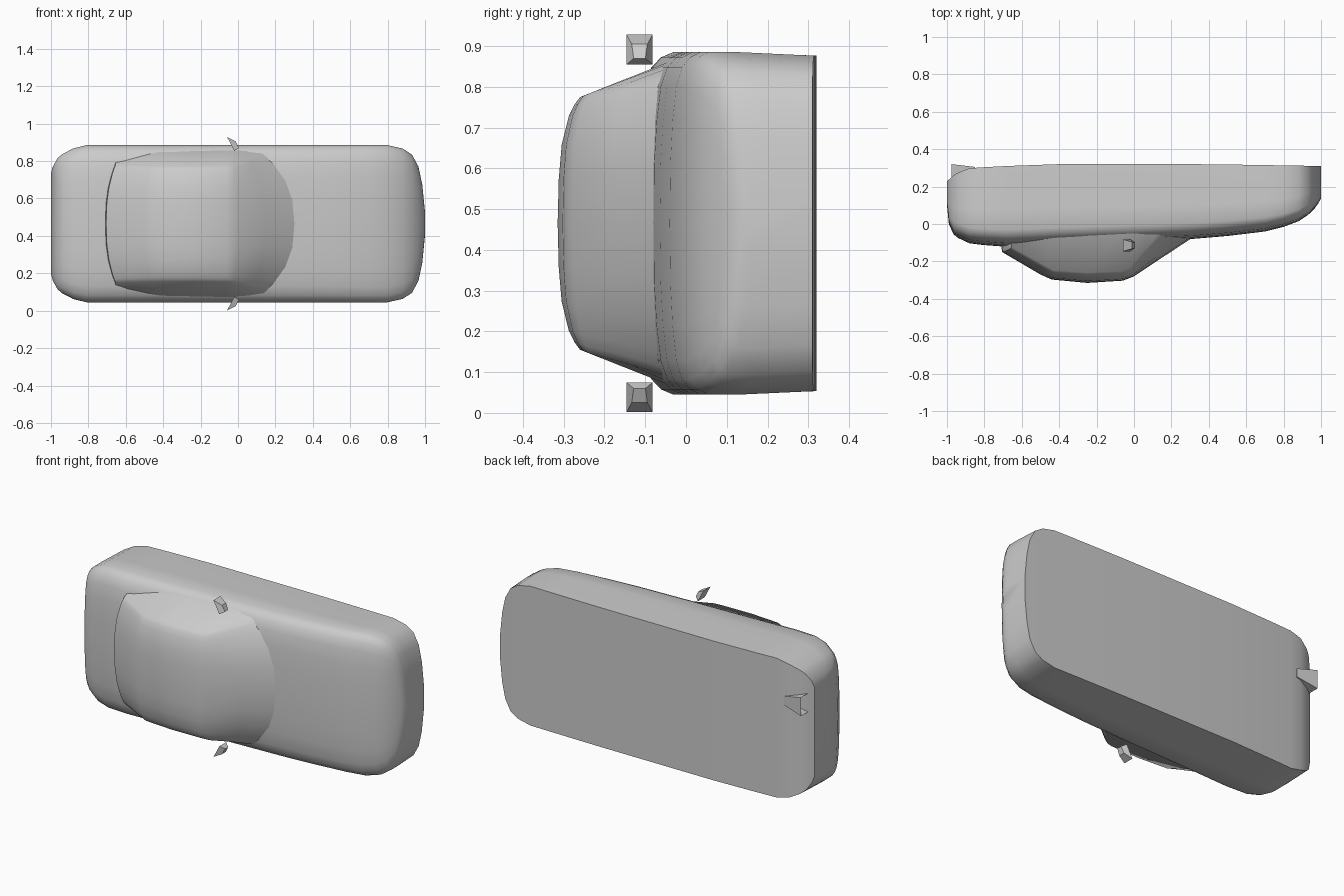
import bpy, bmesh, math
from mathutils import Vector

if "Cube" in bpy.data.objects:
    bpy.data.objects.remove(bpy.data.objects["Cube"])

MID = 0.465  # the car lies on its side: length x, height -y, width z


def finish(name, bm, angle=None):
    bmesh.ops.remove_doubles(bm, verts=bm.verts, dist=1e-4)
    bmesh.ops.recalc_face_normals(bm, faces=bm.faces)
    me = bpy.data.meshes.new(name)
    bm.to_mesh(me)
    bm.free()
    ob = bpy.data.objects.new(name, me)
    bpy.context.collection.objects.link(ob)
    if angle:
        bpy.ops.object.select_all(action='DESELECT')
        ob.select_set(True)
        bpy.context.view_layer.objects.active = ob
        bpy.ops.object.shade_smooth_by_angle(angle=math.radians(angle))
    return ob


def loft(bm, rings, caps=True):
    rows = [[bm.verts.new(p) for p in r] for r in rings]
    n = len(rows[0])
    for a, b in zip(rows, rows[1:]):
        for i in range(n):
            j = (i + 1) % n
            bm.faces.new((a[i], a[j], b[j], b[i]))
    if caps:
        bm.faces.new(rows[0])
        bm.faces.new(rows[-1])


def mirrored(half):
    # half section runs from the centre line outwards, as (x, y, w)
    left = [Vector((x, y, MID - w)) for x, y, w in reversed(half[1:])]
    return left + [Vector((x, y, MID + w)) for x, y, w in half]


# Lower body: stations (x, half width, top y, bottom y)
body = [(-1, .27, .10, .23), (-.99, .305, .0, .237), (-.965, .35, -.055, .26),
        (-.94, .372, -.075, .275), (-.88, .403, -.103, .298), (-.81, .42, -.112, .303),
        (-.68, .42, -.122, .31), (-.4, .42, -.11, .32), (0, .42, -.095, .32),
        (.31, .42, -.08, .32), (.5, .42, -.064, .318), (.7, .42, -.04, .315),
        (.8, .42, -.015, .313), (.88, .402, .015, .312), (.93, .37, .048, .311),
        (.965, .305, .082, .31), (.985, .21, .11, .31), (1, .06, .135, .31)]
section = [(0, 0), (.35, .005), (.6, .02), (.8, .045), (.91, .085),
           (.97, .14), (1, .21), (1, .45), (.98, 1)]
bm = bmesh.new()
loft(bm, [mirrored([(x, t + d * (b - t), f * hw) for f, d in section])
          for x, hw, t, b in body])
finish("car_body", bm, 40)

# Cabin: stations (x, top y, edge half width, edge drop, plan sweep, base half width)
cabin = [(-.71, -.115, .31, .02, .05, .33), (-.705, -.15, .315, .025, .05, .37),
         (-.5, -.27, .31, .045, .03, .40), (-.44, -.297, .31, .05, .01, .405),
         (-.25, -.315, .31, .055, 0, .405), (-.06, -.303, .312, .05, 0, .405),
         (0, -.28, .32, .045, -.02, .405), (.15, -.18, .345, .04, -.09, .40),
         (.31, -.075, .375, .03, -.16, .39)]
roof = [(0, 0), (.35, .05), (.62, .18), (.85, .5), (.94, .75), (1, 1)]
bm = bmesh.new()
rings = []
for x, t, w, d, s, base in cabin:
    half = [(x + s * f ** 2.5, t + d * k, w * f) for f, k in roof]
    half.append((x + s, -.02, base))
    rings.append(mirrored(half))
loft(bm, rings)
finish("cabin", bm, 40)

# Side mirrors: tapered low-poly wedges
for side, sgn in (("upper", 1), ("lower", -1)):
    bm = bmesh.new()
    rings = []
    for (x0, w0), (x1, w1), y in (((-.058, .463), (-.02, .39), -.146),
                                  ((-.058, .463), (-.02, .39), -.082)):
        pts = [(x0, y, w0), (x1, y, w1), (.005, -.114 + (y + .114) * .45, .405),
               (-.012, -.114 + (y + .114) * .6, .44)]
        rings.append([Vector((a, b, MID + sgn * c)) for a, b, c in pts])
    loft(bm, rings)
    finish(side + "_side_mirror", bm)

# Exhaust: flared four-sided pipe with a recessed end
bm = bmesh.new()
rings = []
for x, yc, hy, hz in ((-.85, .29, .015, .025), (-.975, .28, .04, .055), (-.92, .285, .015, .02)):
    rings.append([Vector((x, yc + a * hy, .64 + b * hz))
                  for a, b in ((1, 1), (-1, 1), (-1, -1), (1, -1))])
loft(bm, rings)
finish("exhaust_pipe", bm)
